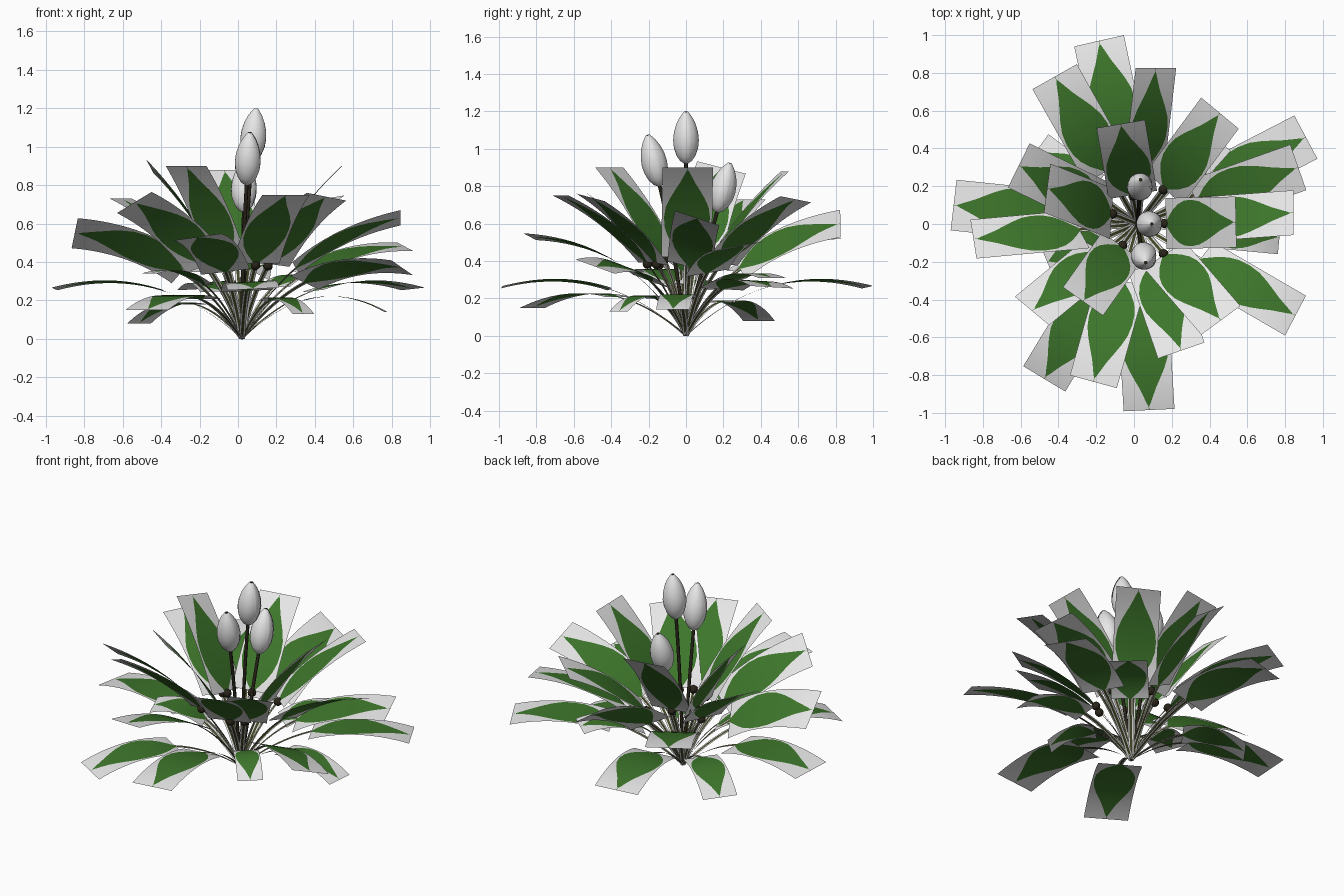
import bpy, bmesh, math
from mathutils import Vector

if "Cube" in bpy.data.objects:
    bpy.data.objects.remove(bpy.data.objects["Cube"])


def material(name, rgb):
    m = bpy.data.materials.new(name)
    m.diffuse_color = (*rgb, 1)
    m.use_nodes = True
    m.node_tree.nodes["Principled BSDF"].inputs["Base Color"].default_value = m.diffuse_color
    return m


GREY = material("pale grey", (0.8, 0.8, 0.8))
GREEN = material("leaf green", (0.047, 0.18, 0.024))
OLIVE = material("dark olive", (0.06, 0.065, 0.02))
BROWN = material("dark brown", (0.022, 0.018, 0.01))
ROOT = Vector((0.02, 0, 0))


def finish(bm, name, mats, smooth=True):
    me = bpy.data.meshes.new(name)
    bm.to_mesh(me)
    bm.free()
    for m in mats:
        me.materials.append(m)
    for p in me.polygons:
        p.use_smooth = smooth
    ob = bpy.data.objects.new(name, me)
    bpy.context.collection.objects.link(ob)
    return ob


def bezier(p0, p1, p2, t):
    pos = p0 * (1 - t) ** 2 + p1 * 2 * t * (1 - t) + p2 * t * t
    return pos, ((p1 - p0) * (1 - t) + (p2 - p1) * t).normalized()


def strip(bm, rows, centre_mat):
    # rows: (position, side vector, half width, painted fraction)
    prev = None
    for pos, side, half, w in rows:
        cur = [bm.verts.new(pos + side * half * k) for k in (-1, -w, 0, w, 1)]
        if prev:
            for i in range(4):
                f = bm.faces.new((prev[i + 1], prev[i], cur[i], cur[i + 1]))
                f.material_index = centre_mat if i in (1, 2) else 0
        prev = cur


# painted leaf outline: (position along card, half width fraction)
OUTLINE = [(0, .08), (.06, .29), (.13, .53), (.22, .75), (.32, .88), (.43, .91), (.54, .85),
           (.64, .69), (.73, .5), (.81, .32), (.88, .19), (.94, .08), (.97, .01), (1, .01)]


def leaf(i, x, y, z, roll, width):
    tip = Vector((x, y, z))
    flat = Vector((x, y, 0)) - ROOT
    ctrl = ROOT + flat * (0.55 - 0.4 * z)
    ctrl.z = min(0.3 + 0.4 * z, 0.5)
    out = flat.normalized()
    s = Vector((-out.y, out.x, 0))
    a = math.radians(roll)

    def row(t, half, w, k):
        pos, tan = bezier(ROOT, ctrl, tip, t)
        return pos, s * math.cos(a * k) + tan.cross(s) * math.sin(a * k), half, w

    start = 0.44
    # leaf card with green blade
    bm = bmesh.new()
    strip(bm, [row(start + (1 - start) * u, width / 2, w, 1) for u, w in OUTLINE], 1)
    finish(bm, f"leaf_{i}", [GREY, GREEN])
    # stalk ribbon
    bm = bmesh.new()
    strip(bm, [row(start * k / 8, 0.016, 0.45, k / 8) for k in range(9)], 1)
    finish(bm, f"leaf_stalk_{i}", [GREY, OLIVE])
    # dark knot at the blade base of the upper leaves
    if z > 0.7:
        bm = bmesh.new()
        bmesh.ops.create_icosphere(bm, subdivisions=2, radius=0.026)
        ob = finish(bm, f"leaf_knot_{i}", [BROWN])
        ob.location = row(start - 0.01, 0, 0, 0)[0]


# tip x, y, z, roll in degrees, card width
LEAVES = [
    (.54, .01, .90, 0, .27), (-.07, .53, .88, 0, .26), (-.46, .19, .90, 20, .27),
    (-.27, -.41, .90, 0, .26),                                            # inner
    (.455, .587, .73, -8, .26), (-.61, .31, .73, 0, .26), (-.54, -.46, .71, 27, .26),
    (.25, -.67, .75, 0, .26), (.46, -.51, .74, -10, .26),                 # upper
    (.116, .825, .60, 35, .26), (-.42, .78, .52, 0, .27), (.845, .06, .63, -19, .25),
    (-.85, -.08, .55, 37, .26), (-.215, -.835, .53, 8, .26), (.87, .30, .48, 10, .26),
    (.855, -.485, .37, -18, .25),                                         # middle
    (-.185, .97, .26, -3, .27), (.91, .46, .26, -3, .26), (.08, -.985, .26, 3, .27),
    (-.955, .10, .26, 3, .27), (-.475, -.82, .15, 0, .26),                # outer
    (.77, -.07, .14, 0, .18), (-.515, .39, .08, 0, .21), (-.46, -.2, .34, 0, .22),
    (.34, -.36, .13, 0, .15), (.43, .46, .31, 0, .22),                    # low
]
for i, data in enumerate(LEAVES):
    leaf(i + 1, *data)

# bud profile: (height fraction, radius)
PROFILE = [(0, .008), (.05, .03), (.15, .05), (.3, .065), (.45, .069), (.6, .065),
           (.75, .053), (.87, .037), (.95, .021), (1, .01)]


def bud(i, base, tip):
    base, tip = Vector(base), Vector(tip)
    axis = tip - base
    q = axis.to_track_quat('Z', 'Y')

    def point(h, r, ang):
        return base + q @ Vector((r * math.cos(ang), r * math.sin(ang), h * axis.length))

    # inner core, dark at the tip
    bm = bmesh.new()
    n = 24
    rings = [[bm.verts.new(point(h * .99, r * .95, 2 * math.pi * k / n)) for k in range(n)]
             for h, r in PROFILE]
    for lo, hi in zip(rings, rings[1:]):
        for k in range(n):
            bm.faces.new((lo[k], lo[(k + 1) % n], hi[(k + 1) % n], hi[k]))
    bm.faces.new(rings[0][::-1])
    bm.faces.new(rings[-1]).material_index = 1
    finish(bm, f"bud_core_{i}", [GREY, BROWN])
    # two outer petals, open along a narrow strip
    bm = bmesh.new()
    face = (q.inverted() @ Vector((1, 0, 0)))
    front = math.atan2(face.y, face.x)
    for side in (-1, 1):
        prev = None
        for h, r in PROFILE:
            cur = [bm.verts.new(point(h, r, front + side * math.radians(22 + 158 * k / 10)))
                   for k in range(11)]
            if prev:
                for k in range(10):
                    quad = (prev[k], prev[k + 1], cur[k + 1], cur[k])
                    bm.faces.new(quad if side > 0 else quad[::-1])
            prev = cur
    finish(bm, f"bud_petals_{i}", [GREY])
    # flower stem
    cu = bpy.data.curves.new(f"flower_stem_{i}", 'CURVE')
    cu.dimensions = '3D'
    cu.bevel_depth = 0.01
    cu.bevel_resolution = 2
    sp = cu.splines.new('POLY')
    sp.points.add(10)
    bend = base - axis * 1.2
    for k, pt in enumerate(sp.points):
        pt.co = (*bezier(ROOT, bend, base + axis * .03, k / 10)[0], 1)
    cu.materials.append(BROWN)
    bpy.context.collection.objects.link(bpy.data.objects.new(f"flower_stem_{i}", cu))


bud(1, (.07, 0, .92), (.095, 0, 1.2))
bud(2, (.045, -.14, .80), (.062, -.205, 1.075))
bud(3, (.03, .165, .66), (.035, .235, .925))
